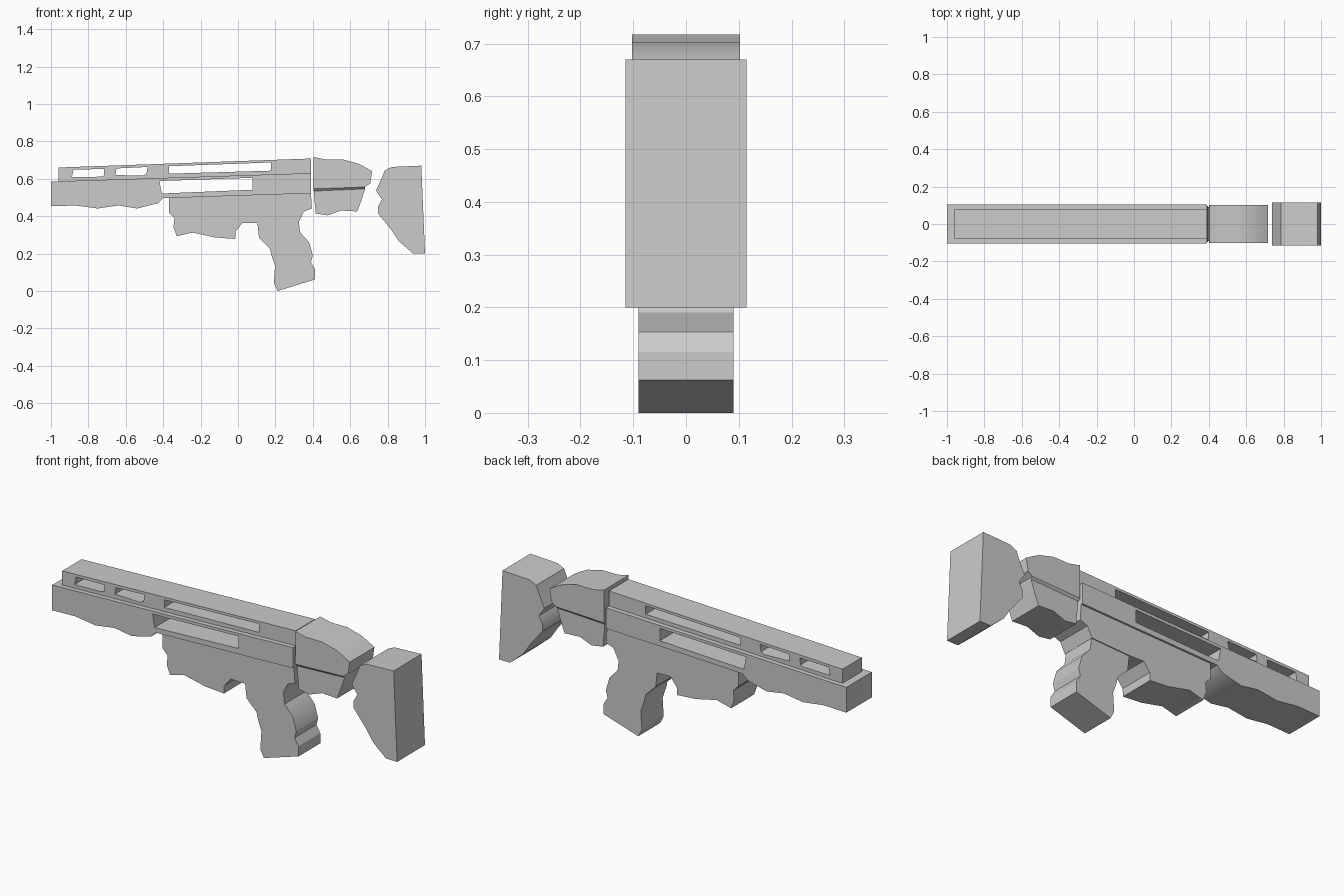
import bpy, bmesh, math

if "Cube" in bpy.data.objects:
    bpy.data.objects.remove(bpy.data.objects["Cube"])


def finish(obj):
    bpy.ops.object.select_all(action='DESELECT')
    obj.select_set(True)
    bpy.context.view_layer.objects.active = obj
    bpy.ops.object.shade_smooth_by_angle(angle=math.radians(30))


def slab(name, half_width, outline, holes=()):
    """Side profile (x, z), with optional windows, extruded evenly across y."""
    curve = bpy.data.curves.new(name, 'CURVE')
    curve.dimensions = '2D'
    curve.fill_mode = 'BOTH'
    curve.extrude = half_width
    for loop in (outline, *holes):
        spline = curve.splines.new('POLY')
        spline.points.add(len(loop) - 1)
        for point, (x, z) in zip(spline.points, loop):
            point.co = (x, z, 0, 1)
        spline.use_cyclic_u = True
    source = bpy.data.objects.new(name + "_profile", curve)
    bpy.context.collection.objects.link(source)
    bpy.context.view_layer.update()
    mesh = bpy.data.meshes.new_from_object(source)
    bpy.data.objects.remove(source)

    bm = bmesh.new()
    bm.from_mesh(mesh)
    bmesh.ops.remove_doubles(bm, verts=bm.verts, dist=1e-5)
    for v in bm.verts:
        x, z, y = v.co
        v.co = (x, -y, z)
    bmesh.ops.recalc_face_normals(bm, faces=bm.faces)
    bm.to_mesh(mesh)
    bm.free()
    obj = bpy.data.objects.new(name, mesh)
    bpy.context.collection.objects.link(obj)
    finish(obj)
    return obj


# Top rail with three through windows
slab("top_rail", 0.08,
     [(-.96, .586), (.39, .63), (.39, .708), (-.96, .66)],
     [[(-.88, .649), (-.715, .652), (-.717, .617), (-.735, .611), (-.888, .608)],
      [(-.65, .655), (-.483, .663), (-.49, .626), (-.51, .616), (-.655, .62)],
      [(-.37, .667), (.177, .687), (.177, .643), (-.37, .627)]])

# Long body with one through window and scalloped underside
slab("main_body", 0.105,
     [(-1, .585), (-1, .453), (-.87, .457), (-.75, .441), (-.64, .457), (-.54, .441),
      (-.43, .468), (-.40, .496), (.39, .522), (.39, .63)],
     [[(-.42, .588), (.077, .605), (.077, .541), (-.408, .521)]])

# Lower housing
slab("lower_housing", 0.095,
     [(-.37, .497), (-.37, .42), (-.34, .388), (-.345, .34), (-.327, .292), (-.245, .313),
      (-.122, .286), (-.015, .278), (-.013, .318), (.024, .364), (.107, .362),
      (.326, .372), (.353, .425), (.395, .441), (.39, .522)])

# Hand grip
slab("grip", 0.09,
     [(.104, .362), (.325, .372), (.332, .313), (.38, .26), (.40, .19), (.39, .153),
      (.413, .115), (.413, .062), (.213, 0), (.192, .04), (.198, .136), (.176, .2),
      (.171, .227), (.112, .286)])

# Rear block: upper, bevelled seam and lower
slab("rear_block_upper", 0.102,
     [(.402, .546), (.403, .717), (.465, .703), (.56, .703), (.64, .682), (.68, .662),
      (.717, .64), (.707, .575), (.68, .556)])
slab("rear_block_lower", 0.092,
     [(.405, .534), (.68, .546), (.658, .479), (.637, .425), (.55, .43), (.48, .404),
      (.415, .414)])
seam = slab("rear_block_seam", 0.102,
            [(.404, .534), (.68, .546), (.68, .556), (.402, .546)])
for v in seam.data.vertices:
    if v.co.z < .54 or (v.co.x > .6 and v.co.z < .55):
        v.co.y *= 0.9

# Shoulder stock
slab("stock", 0.115,
     [(.823, .663), (.98, .67), (1, .2), (.936, .2), (.861, .265), (.818, .329),
      (.749, .414), (.749, .452), (.77, .489), (.738, .537), (.77, .607), (.785, .645)])
